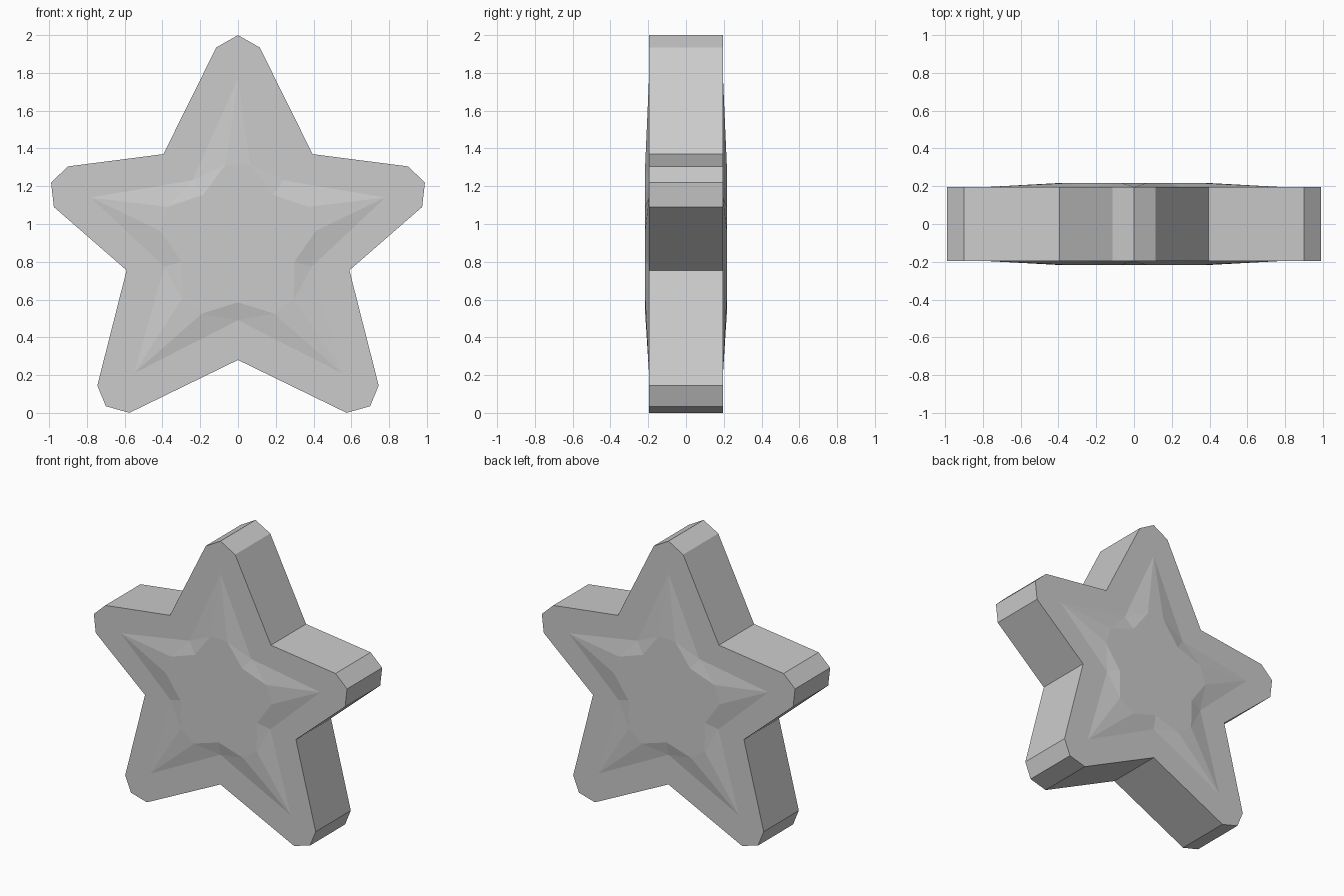
import bpy, bmesh, math

if "Cube" in bpy.data.objects:
    bpy.data.objects.remove(bpy.data.objects["Cube"])

H = 0.196      # half thickness of the flat rim
RISE = 0.02    # height of the raised inner star
CZ = 0.9       # star centre

# Clockwise from the upper-left notch; each arm is (notch, shoulder, tip, shoulder)
arms = [
    [(-.395, 1.37), (-.115, 1.935), (0, 2), (.115, 1.935)],
    [(.395, 1.37), (.9, 1.305), (.99, 1.22), (.975, 1.09)],
    [(.59, .755), (.745, .145), (.70, .035), (.575, 0)],
    [(0, .28), (-.575, 0), (-.70, .035), (-.745, .145)],
    [(-.59, .755), (-.975, 1.09), (-.99, 1.22), (-.9, 1.305)],
]
# Tips of the raised inner star
inner_tips = [(0, 1.77), (.78, 1.14), (.55, .21), (-.55, .21), (-.78, 1.14)]


def polar(r, deg):
    a = math.radians(deg)
    return r * math.cos(a), CZ + r * math.sin(a)


bm = bmesh.new()


def ring(points, y):
    return [bm.verts.new((x, y, z)) for x, z in points]


outline = [p for arm in arms for p in arm]
rims = []
for side in (-1, 1):
    y, top = side * H, side * (H + RISE)
    rim = ring(outline, y)
    rims.append(rim)
    tips = ring(inner_tips, y)
    notches = ring([polar(.41, 126 - 72 * i) for i in range(5)], y)
    # Plateau corners: one at each notch, two at each arm root
    pn = ring([polar(.315, 126 - 72 * i) for i in range(5)], top)
    pa = ring([polar(.42, 99 - 72 * i) for i in range(5)], top)
    pb = ring([polar(.42, 81 - 72 * i) for i in range(5)], top)
    plateau = []
    for i in range(5):
        j = (i + 1) % 5
        n0, s0, t, s1 = rim[4 * i:4 * i + 4]
        n1 = rim[4 * j]
        faces = [
            (n0, s0, t, tips[i], notches[i]),       # flat border
            (t, s1, n1, notches[j], tips[i]),
            (notches[i], tips[i], pa[i]),           # sloping facets
            (notches[i], pa[i], pn[i]),
            (tips[i], pb[i], pa[i]),
            (tips[i], notches[j], pb[i]),
            (notches[j], pn[j], pb[i]),
        ]
        for f in faces:
            bm.faces.new(f)
        plateau += [pn[i], pa[i], pb[i]]
    bm.faces.new(plateau)

# Side walls
n = len(outline)
for i in range(n):
    j = (i + 1) % n
    bm.faces.new((rims[0][i], rims[0][j], rims[1][j], rims[1][i]))

bmesh.ops.recalc_face_normals(bm, faces=bm.faces)
mesh = bpy.data.meshes.new("star")
bm.to_mesh(mesh)
bm.free()
star = bpy.data.objects.new("star", mesh)
bpy.context.collection.objects.link(star)
